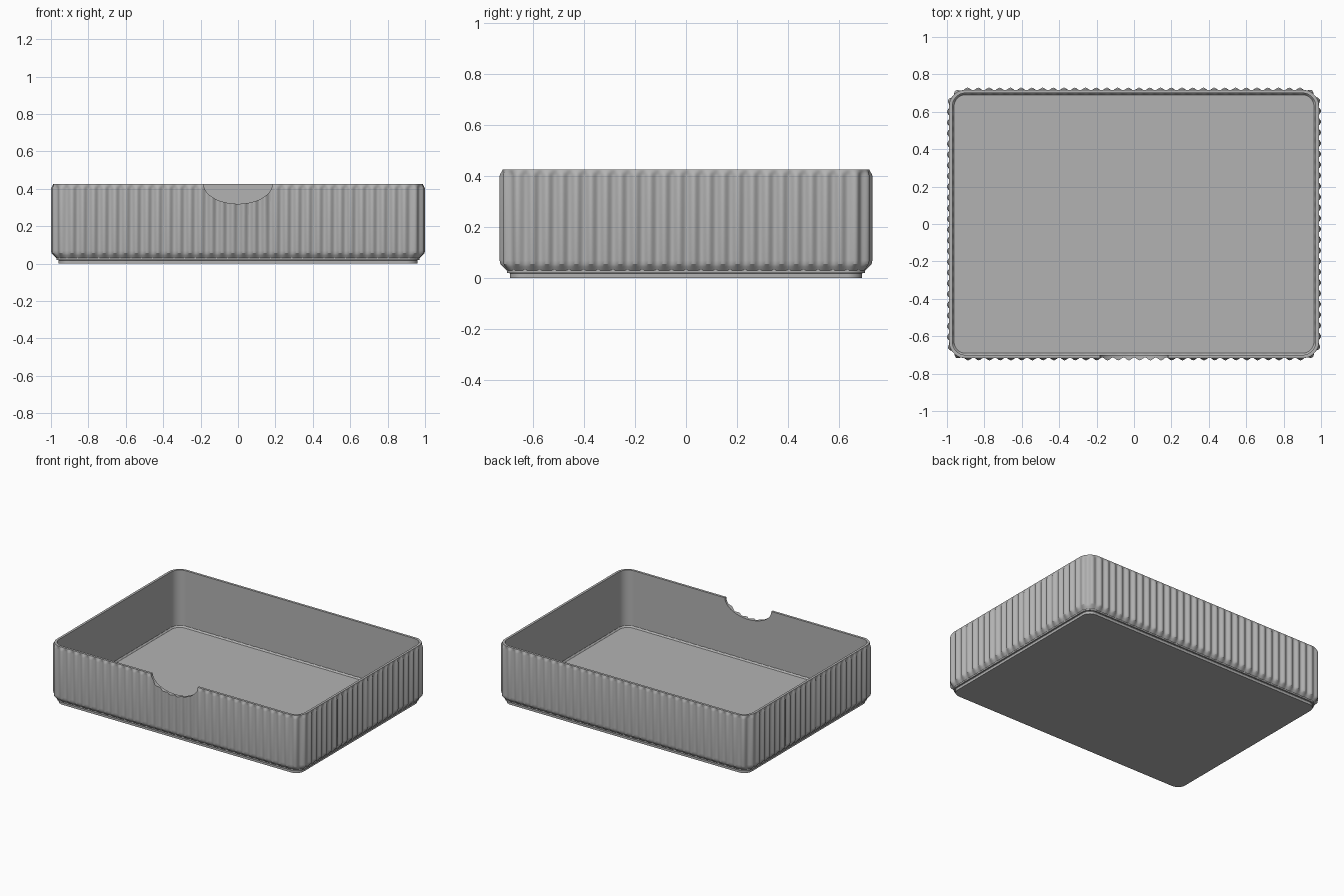
import bpy
import bmesh
import math

cube = bpy.data.objects.get("Cube")
if cube:
    bpy.data.objects.remove(cube, do_unlink=True)

HALF_X, HALF_Y, RADIUS = 0.985, 0.714, 0.085   # wall outline between the ribs
HEIGHT, FLOOR = 0.425, 0.02
RIBS, STEPS, RIB_DEPTH = 116, 10, 0.015

grey = bpy.data.materials.new("plain grey")
grey.use_nodes = True
grey.diffuse_color = (0.45, 0.45, 0.45, 1)
grey.node_tree.nodes["Principled BSDF"].inputs["Base Color"].default_value = (0.45, 0.45, 0.45, 1)


def outline_point(s):
    """Point and outward normal at length s along a rounded rectangle."""
    arc = RADIUS * math.pi / 2
    sides = [2 * (HALF_Y - RADIUS), 2 * (HALF_X - RADIUS)] * 2
    corner_x, corner_y = HALF_X - RADIUS, HALF_Y - RADIUS
    corners = [(corner_x, corner_y), (-corner_x, corner_y),
               (-corner_x, -corner_y), (corner_x, -corner_y)]
    for i, (side, (cx, cy)) in enumerate(zip(sides, corners)):
        start = i * math.pi / 2
        if s < side:
            nx, ny = math.cos(start), math.sin(start)
            back = side - s
            return cx + RADIUS * nx + ny * back, cy + RADIUS * ny - nx * back, nx, ny
        s -= side
        if s < arc:
            a = start + s / RADIUS
            return cx + RADIUS * math.cos(a), cy + RADIUS * math.sin(a), math.cos(a), math.sin(a)
        s -= arc
    return outline_point(0)


perimeter = 4 * (HALF_X + HALF_Y - 2 * RADIUS) + 2 * math.pi * RADIUS
count = RIBS * STEPS
path = [outline_point(perimeter * i / count) for i in range(count)]

# Wall section: outward offset, height, rib strength
section = [
    (-0.025, 0, 0), (-0.025, 0.018, 0), (-0.004, 0.044, 0.3),
    (0, 0.056, 0.8), (0, 0.07, 1), (0, 0.4, 1), (0, 0.41, 0.75),
    (0.003, 0.417, 0.25), (0.003, HEIGHT, 0),
    (-0.014, HEIGHT, 0), (-0.014, FLOOR, 0),
]

# Tray body, lofted from the section
bm = bmesh.new()
rings = []
for offset, z, strength in section:
    ring = []
    for i, (x, y, nx, ny) in enumerate(path):
        wave = 0.5 - 0.5 * math.cos(2 * math.pi * i / STEPS)
        d = offset + RIB_DEPTH * strength * wave
        ring.append(bm.verts.new((x + nx * d, y + ny * d, z)))
    rings.append(ring)
for low, high in zip(rings, rings[1:]):
    for i in range(count):
        j = (i + 1) % count
        bm.faces.new((low[i], low[j], high[j], high[i]))
bm.faces.new(list(reversed(rings[0])))
bm.faces.new(rings[-1])
mesh = bpy.data.meshes.new("ribbed_tray")
bm.to_mesh(mesh)
bm.free()
mesh.materials.append(grey)
tray = bpy.data.objects.new("ribbed_tray", mesh)
bpy.context.collection.objects.link(tray)

# Finger notch in the front wall
bpy.ops.mesh.primitive_cylinder_add(vertices=96, radius=1, depth=0.2,
                                    location=(0, -HALF_Y, HEIGHT),
                                    rotation=(math.pi / 2, 0, 0))
cutter = bpy.context.object
cutter.name = "notch_cutter"
cutter.scale = (0.183, 0.105, 1)
cutter.hide_render = True
cutter.data.materials.append(grey)

cut = tray.modifiers.new("finger_notch", 'BOOLEAN')
cut.operation = 'DIFFERENCE'
cut.solver = 'EXACT'
cut.object = cutter

bpy.ops.object.select_all(action='DESELECT')
tray.select_set(True)
bpy.context.view_layer.objects.active = tray
bpy.ops.object.modifier_apply(modifier=cut.name)
bpy.data.objects.remove(cutter, do_unlink=True)
bpy.ops.object.shade_smooth_by_angle(angle=math.radians(30))
